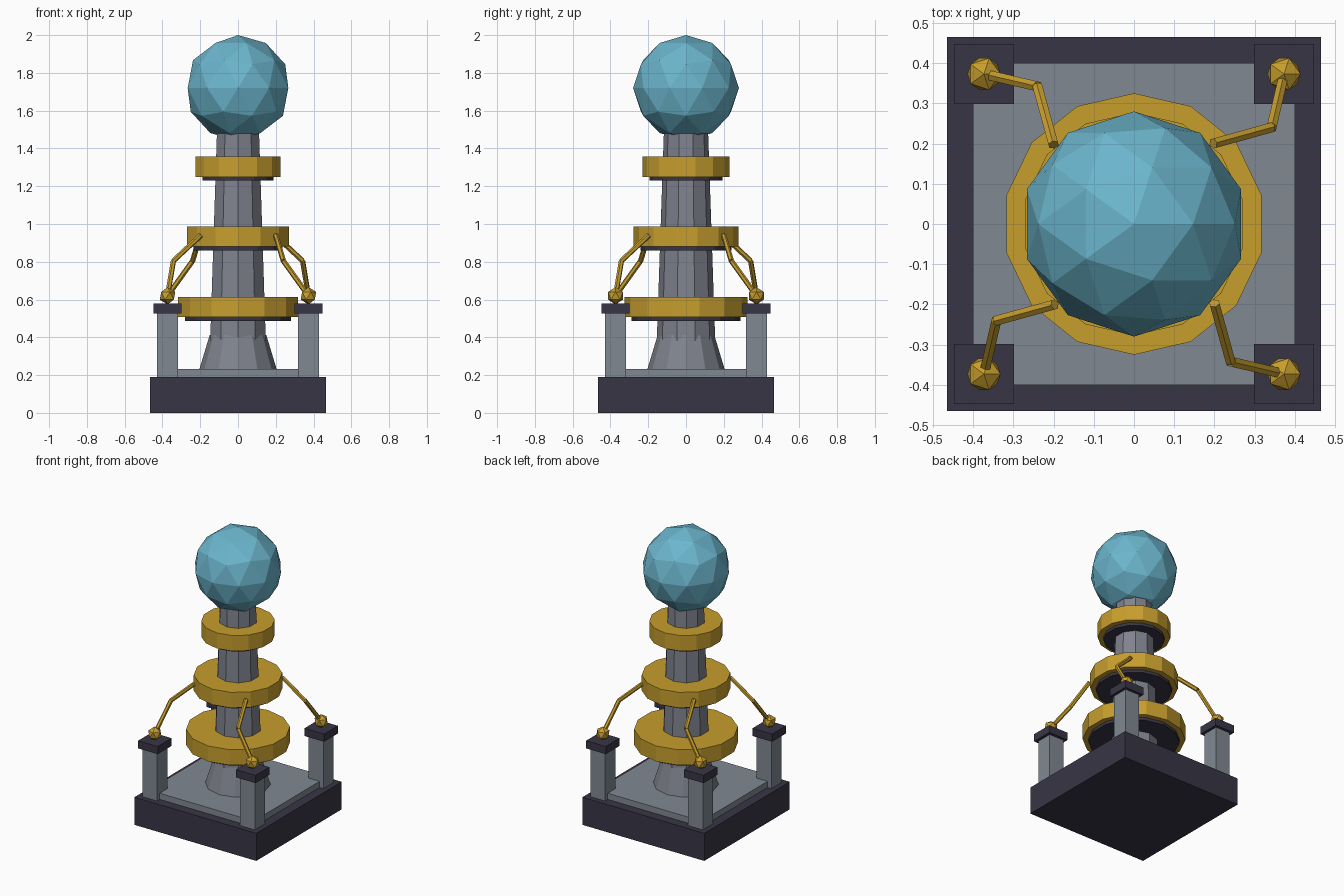
import bpy
import bmesh
from math import pi
from mathutils import Matrix, Vector

default_cube = bpy.data.objects.get("Cube")
if default_cube:
    bpy.data.objects.remove(default_cube, do_unlink=True)


def make_material(name, color):
    mat = bpy.data.materials.new(name)
    mat.use_nodes = True
    mat.diffuse_color = (*color, 1)
    for node in mat.node_tree.nodes:
        if node.type == "BSDF_PRINCIPLED":
            node.inputs["Base Color"].default_value = (*color, 1)
    return mat


DARK = make_material("dark slate", (0.040, 0.036, 0.060))
STONE = make_material("grey stone", (0.214, 0.250, 0.285))
COLUMN = make_material("column grey", (0.214, 0.223, 0.270))
BRASS = make_material("brass", (0.571, 0.342, 0.027))
TEAL = make_material("teal crystal", (0.147, 0.462, 0.604))


def finish(bm, name, mat):
    mesh = bpy.data.meshes.new(name)
    bm.to_mesh(mesh)
    bm.free()
    mesh.materials.append(mat)
    obj = bpy.data.objects.new(name, mesh)
    bpy.context.collection.objects.link(obj)
    return obj


def box(name, mat, half, bottom, top, x=0, y=0):
    bm = bmesh.new()
    size = Matrix.Diagonal((2 * half, 2 * half, top - bottom, 1))
    place = Matrix.Translation((x, y, (bottom + top) / 2))
    bmesh.ops.create_cube(bm, size=1, matrix=place @ size)
    return finish(bm, name, mat)


def frustum(name, mat, sides, r_bottom, r_top, start, end):
    """Flat-sided cone or cylinder running between two points."""
    start, end = Vector(start), Vector(end)
    axis = end - start
    turn = axis.to_track_quat("Z", "Y").to_matrix().to_4x4()
    if axis.x == 0 and axis.y == 0:
        turn = Matrix.Identity(4)
    bm = bmesh.new()
    bmesh.ops.create_cone(bm, cap_ends=True, segments=sides, radius1=r_bottom,
                          radius2=r_top, depth=axis.length,
                          matrix=Matrix.Translation((start + end) / 2) @ turn)
    return finish(bm, name, mat)


def ball(name, mat, detail, radius, center):
    bm = bmesh.new()
    bmesh.ops.create_icosphere(bm, subdivisions=detail, radius=radius,
                               matrix=Matrix.Translation(center))
    return finish(bm, name, mat)


# Stepped base
box("base", DARK, 0.465, 0, 0.19)
box("base_slab", STONE, 0.40, 0.18, 0.232)

# Tapered column with a flared foot
frustum("column_foot", COLUMN, 12, 0.205, 0.15, (0, 0, 0.23), (0, 0, 0.412))
frustum("column", COLUMN, 10, 0.16, 0.117, (0, 0, 0.23), (0, 0, 1.49))

# Brass rings, each with a dark plate underneath
for level, radius, bottom in (("lower", 0.325, 0.507),
                              ("middle", 0.277, 0.88),
                              ("upper", 0.23, 1.25)):
    frustum(level + "_ring", BRASS, 14, radius, radius,
            (0, 0, bottom), (0, 0, bottom + 0.107))
    inner = radius - 0.036
    frustum(level + "_ring_plate", DARK, 14, inner, inner,
            (0, 0, bottom - 0.02), (0, 0, bottom + 0.01))

# Crystal ball
ball("crystal_ball", TEAL, 2, 0.28, (0, 0, 1.72))

# Corner posts with caps, finials and bent arms, repeated by quarter turns
shoulder = Vector((0.197, 0.2, 0.94))
elbow = Vector((0.342, 0.24, 0.805))
tip = Vector((0.373, 0.373, 0.62))
corners = ("back_left", "back_right", "front_right", "front_left")
for i, corner in enumerate(corners):
    turn = Matrix.Rotation(i * pi / 2, 3, "Z")
    s, e, t = turn @ shoulder, turn @ elbow, turn @ tip
    box(corner + "_post", STONE, 0.056, 0.1, 0.53, t.x, t.y)
    box(corner + "_post_cap", DARK, 0.075, 0.525, 0.578, t.x, t.y)
    ball(corner + "_finial", BRASS, 1, 0.046, t)
    frustum(corner + "_upper_arm", BRASS, 6, 0.014, 0.014, s, e)
    frustum(corner + "_lower_arm", BRASS, 6, 0.014, 0.014, e, t)
